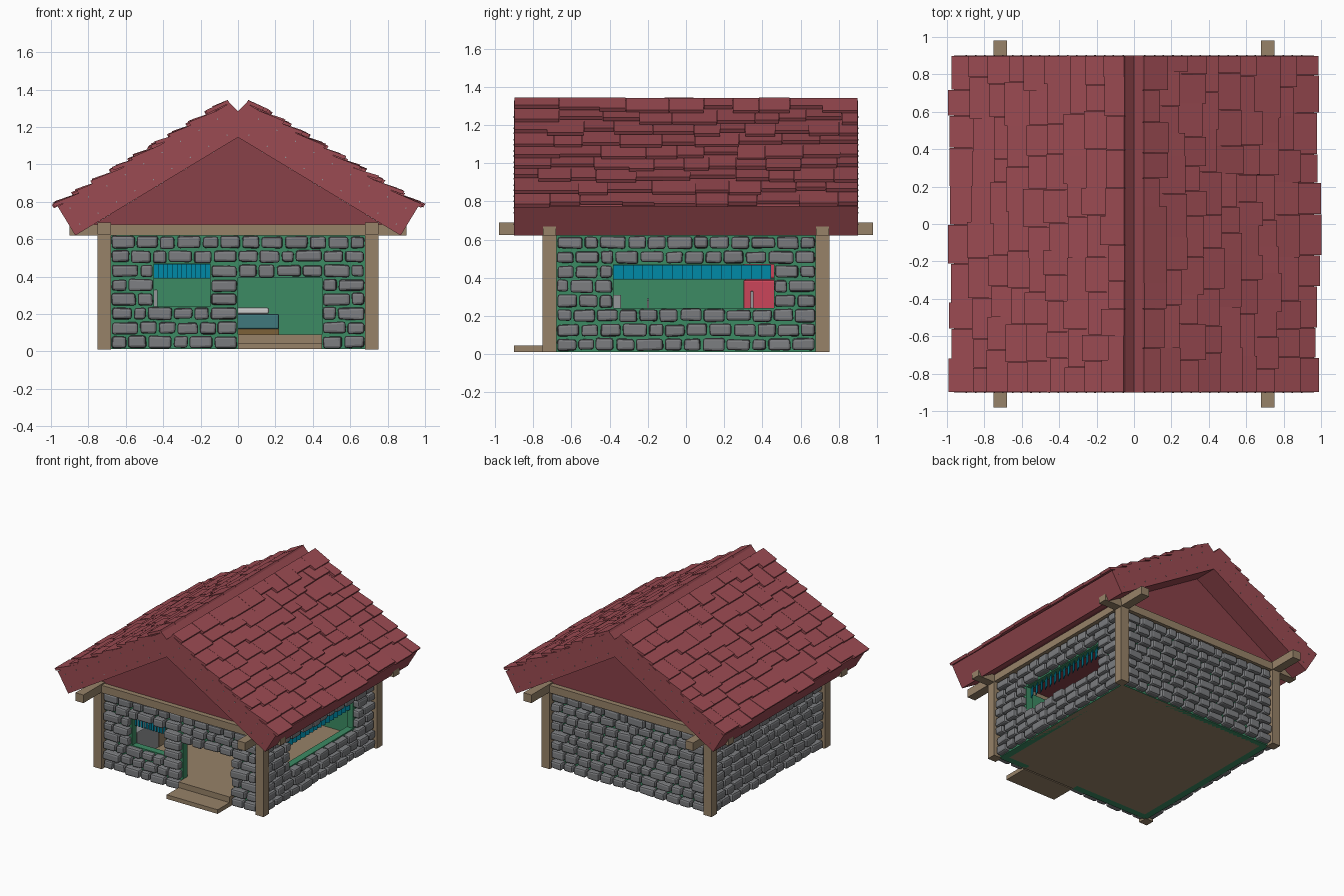
import bpy, bmesh, random, math
from mathutils import Vector

if "Cube" in bpy.data.objects:
    bpy.data.objects.remove(bpy.data.objects["Cube"])

random.seed(7)
R = random.uniform


def material(name, rgb):
    m = bpy.data.materials.new(name)
    m.diffuse_color = (*rgb, 1)
    m.use_nodes = True
    m.node_tree.nodes["Principled BSDF"].inputs["Base Color"].default_value = m.diffuse_color
    return m


RED = material("roof_red", (0.33, 0.07, 0.085))
DARKRED = material("gable_red", (0.25, 0.052, 0.065))
STONE = material("stone_grey", (0.2, 0.205, 0.215))
GREEN = material("wall_green", (0.045, 0.26, 0.127))
WOOD = material("wood", (0.31, 0.225, 0.14))
BLUE = material("blind_blue", (0.0, 0.26, 0.4))
TEAL = material("blanket_teal", (0.05, 0.19, 0.2))
WHITE = material("white", (0.8, 0.8, 0.78))
PINK = material("fridge_red", (0.6, 0.06, 0.1))
METAL = material("metal", (0.3, 0.31, 0.32))
BROWN = material("bed_brown", (0.2, 0.12, 0.04))


def box(bm, lo, hi, fn=None, jitter=0):
    """Add a box; fn maps local corners into the model."""
    v = []
    for x in (lo[0], hi[0]):
        for y in (lo[1], hi[1]):
            for z in (lo[2], hi[2]):
                p = Vector((x, y, z))
                if jitter:
                    p += Vector([R(-jitter, jitter) for _ in range(3)])
                v.append(bm.verts.new(fn(p) if fn else p))
    for f in ((0, 1, 3, 2), (4, 6, 7, 5), (0, 4, 5, 1), (2, 3, 7, 6), (0, 2, 6, 4), (1, 5, 7, 3)):
        bm.faces.new([v[i] for i in f])


def prism(bm, profile, y0, y1):
    a = [bm.verts.new((x, y0, z)) for x, z in profile]
    b = [bm.verts.new((x, y1, z)) for x, z in profile]
    n = len(a)
    bm.faces.new(a)
    bm.faces.new(b[::-1])
    for i in range(n):
        bm.faces.new((a[i], b[i], b[(i + 1) % n], a[(i + 1) % n]))


def finish(bm, name, mat, bevel=0, segments=1):
    bmesh.ops.recalc_face_normals(bm, faces=bm.faces)
    me = bpy.data.meshes.new(name)
    bm.to_mesh(me)
    bm.free()
    me.materials.append(mat)
    ob = bpy.data.objects.new(name, me)
    bpy.context.collection.objects.link(ob)
    if bevel:
        m = ob.modifiers.new("bevel", 'BEVEL')
        m.width, m.segments = bevel, segments
    return ob


def boxes(name, mat, items, bevel=0):
    bm = bmesh.new()
    for lo, hi in items:
        box(bm, lo, hi)
    return finish(bm, name, mat, bevel, 2)


# Floor and entrance steps
boxes("floor", WOOD, [((-.69, -.69, .012), (.69, .69, .09))])
boxes("entrance_steps", WOOD, [((0, -.9, .012), (.45, -.7, .045)),
                               ((0, -.75, .045), (.45, -.68, .09))])

# Corner posts and top beams
S = (-1, 1)
boxes("corner_posts", WOOD, [((.715 * a - .036, .715 * b - .036, .01),
                              (.715 * a + .036, .715 * b + .036, .66)) for a in S for b in S])
boxes("cross_beams", WOOD, [((-.9, .715 * a - .035, .62), (.9, .715 * a + .035, .68)) for a in S])
boxes("long_beams", WOOD, [((.715 * a - .035, -.98, .625), (.715 * a + .035, .98, .69)) for a in S])


# Stone walls: u runs along the wall, w points outward
PITCH, BASE = 0.0762, 0.012


def wall(name, fn, openings):
    stones, core = bmesh.new(), bmesh.new()
    for row in range(8):
        z0 = BASE + row * PITCH
        spans, start = [], -.68
        for u0, u1, za, zb in openings:
            if za < z0 + PITCH / 2 < zb:
                spans.append((start, u0))
                start = u1
        spans.append((start, .68))
        for a, b in spans:
            box(core, (a, .64, z0), (b, .695, z0 + PITCH), fn)
            n = max(1, round((b - a) / .118))
            cuts = [a + (b - a) * (i + (R(-.2, .2) + (row % 2 - .5) * .3 if 0 < i < n else 0)) / n
                    for i in range(n + 1)]
            for c0, c1 in zip(cuts, cuts[1:]):
                box(stones, (c0 + .006, .67, z0 + R(.004, .01)),
                    (c1 - .006, R(.735, .75), z0 + PITCH - R(.004, .01)), fn, .004)
    finish(core, name + "_core", GREEN)
    finish(stones, name + "_stones", STONE, .014, 2)


front = lambda p: Vector((p.x, -p.y, p.z))
back = lambda p: Vector((-p.x, p.y, p.z))
right = lambda p: Vector((p.y, p.x, p.z))
left = lambda p: Vector((-p.y, -p.x, p.z))
wall("front_wall", front, [(-.45, -.15, .24, .46), (0, .45, 0, .39)])
wall("right_wall", right, [(-.38, .46, .24, .46)])
wall("back_wall", back, [])
wall("left_wall", left, [])


# Vertical window blinds made of angled slats
def blind(name, fn, u0, u1, n):
    bm = bmesh.new()
    w = (u1 - u0) / n
    for i in range(n):
        c = u0 + w * (i + .5)
        box(bm, (-w * .52, .66, .39), (w * .52, .666, .467),
            lambda p: fn(Vector((c + p.x, p.y + p.x * .5, p.z))))
    finish(bm, name, BLUE)


blind("front_blind", front, -.45, -.15, 12)
blind("right_blind", right, -.38, .445, 16)

# Gable block with ceiling
bm = bmesh.new()
prism(bm, [(-.77, .68), (.77, .68), (0, 1.145)], -.71, .71)
finish(bm, "gable", DARKRED)

# Roof slabs, shingles and edge nails
ang = math.atan2(.525, .87)
D, N = Vector((math.cos(ang), 0, -math.sin(ang))), Vector((math.sin(ang), 0, math.cos(ang)))
O = Vector((.045, 0, 1.328))
ROWS, STEP = 9, 1.072 / 9
for side, label in ((1, "right"), (-1, "left")):
    bm = bmesh.new()
    prism(bm, [(side * x, z) for x, z in ((0, 1.145), (.87, .62), (.963, .774), (.045, 1.328), (0, 1.285))], -.9, .9)
    finish(bm, label + "_roof_slab", RED)

    def slope(p):
        q = O + D * p.x + N * p.z
        return Vector((side * q.x, p.y, q.z))

    bm = bmesh.new()
    for row in range(ROWS):
        y = -.9
        while y < .899:
            y1 = y + R(.12, .24)
            if y1 > .82:
                y1 = .9
            end = (row + 1) * STEP + (R(-.03, .028) if row < ROWS - 1 else R(-.005, .026))
            top = max(0, row * STEP - .04)
            lift = R(.022, .034)

            def tilt(p):
                k = (p.x - top) / (end - top)
                return slope(Vector((p.x, p.y, p.z + lift * (k if row else .6 + .4 * k))))

            box(bm, (top, y + .001, -.02), (end, y1 - .001, 0), tilt)
            y = y1
    finish(bm, label + "_shingles", RED)

    bm = bmesh.new()
    for i in range(9):
        for t in (-.04, -.14):
            for e in S:
                s = .1 + i * .115
                box(bm, (s - .003, e * .902 - .002, t - .003), (s + .003, e * .902 + .002, t + .003), slope)
    finish(bm, label + "_roof_nails", METAL)

# Bed
boxes("bed_frame", BROWN, [((-.12, .02, .09), (.22, .63, .12))])
boxes("bed_mattress", TEAL, [((-.12, .02, .12), (.22, .63, .2))], .008)
boxes("pillow", WHITE, [((-.07, .45, .2), (.165, .61, .235))], .01)

# Kitchen row along the left wall
boxes("counter", WOOD, [((-.64, -.34, .09), (-.46, .3, .235))])
boxes("stove", METAL, [((-.64, -.62, .09), (-.46, -.34, .31))], .005)
boxes("tap", METAL, [((-.6, -.205, .235), (-.59, -.195, .29)), ((-.6, -.205, .28), (-.54, -.195, .29))])
boxes("fridge", PINK, [((-.64, .3, .09), (-.45, .48, .39)), ((-.64, .3, .395), (-.45, .48, .5))], .012)
boxes("fridge_handle", METAL, [((-.45, .338, .24), (-.43, .354, .33))], .004)
